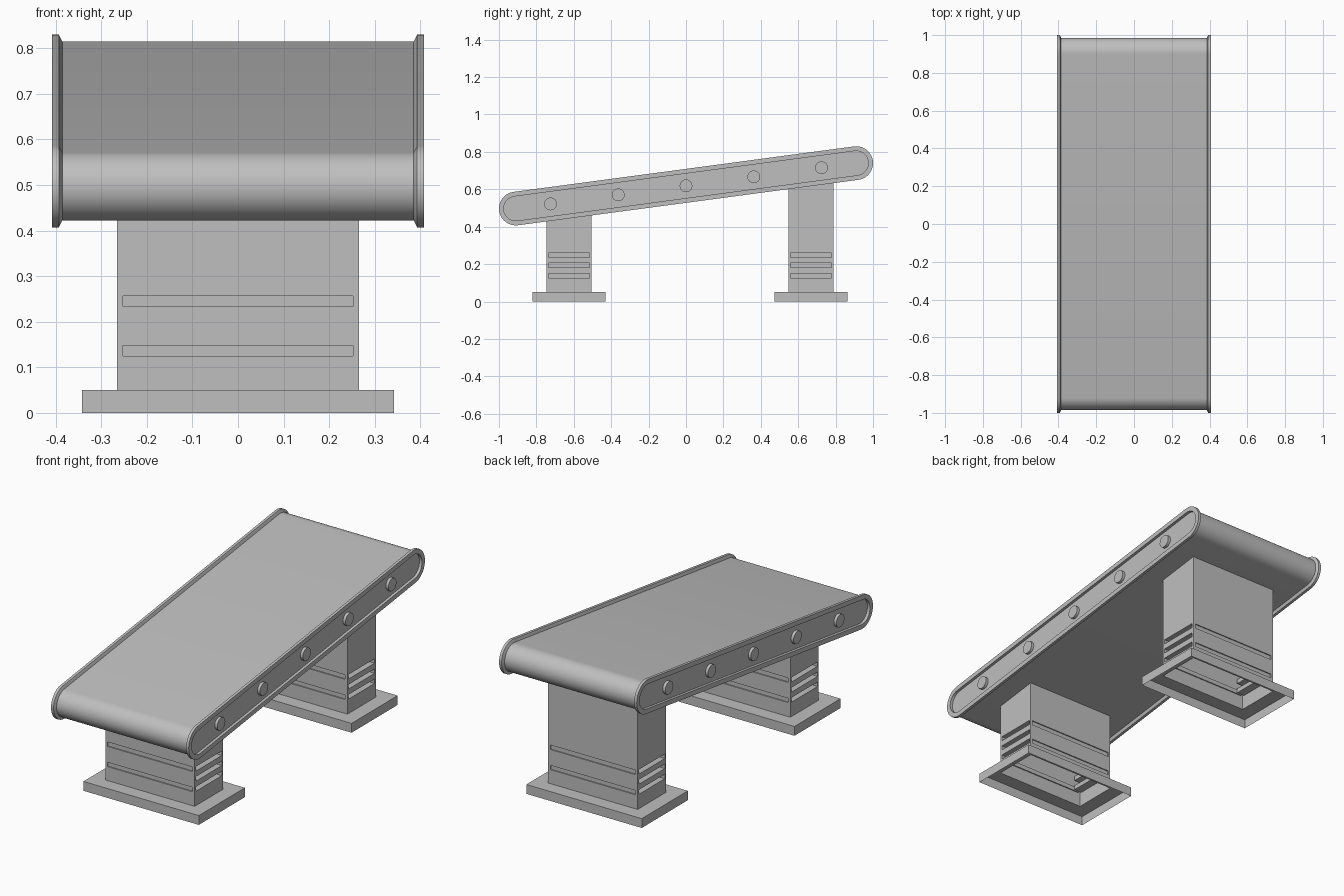
import bpy, bmesh, math
from mathutils import Matrix, Vector

cube = bpy.data.objects.get("Cube")
if cube:
    bpy.data.objects.remove(cube, do_unlink=True)

grey = bpy.data.materials.new("painted grey metal")
grey.use_nodes = True
colour = (0.52, 0.52, 0.52, 1)
grey.diffuse_color = colour
grey.node_tree.nodes["Principled BSDF"].inputs["Base Color"].default_value = colour

# Axis of the inclined conveyor, as (y, z) roller centres
LOW, HIGH = Vector((-0.91, 0.497)), Vector((0.91, 0.74))
TILT = math.atan2(HIGH.y - LOW.y, HIGH.x - LOW.x)
BELT_X, FRAME_X = 0.393, 0.408


def finish(name, bm, smooth=True):
    mesh = bpy.data.meshes.new(name)
    bm.to_mesh(mesh)
    bm.free()
    mesh.materials.append(grey)
    ob = bpy.data.objects.new(name, mesh)
    bpy.context.collection.objects.link(ob)
    if smooth:
        bpy.ops.object.select_all(action='DESELECT')
        ob.select_set(True)
        bpy.context.view_layer.objects.active = ob
        bpy.ops.object.shade_smooth_by_angle(angle=math.radians(35))
    return ob


def arc(centre, r, start, sweep, steps):
    return [centre + r * Vector((math.cos(start + sweep * i / steps),
                                 math.sin(start + sweep * i / steps)))
            for i in range(steps + 1)]


def stadium(r):
    """Outline with round ends around the conveyor axis."""
    return (arc(HIGH, r, TILT - math.pi / 2, math.pi, 20)
            + arc(LOW, r, TILT + math.pi / 2, math.pi, 20))


def loft(name, sections):
    """Closed solid through outlines, each given as (x, outline)."""
    bm = bmesh.new()
    loops = [[bm.verts.new((x, p.x, p.y)) for p in outline] for x, outline in sections]
    for a, b in zip(loops, loops[1:]):
        for i in range(len(a)):
            j = (i + 1) % len(a)
            bm.faces.new((a[i], a[j], b[j], b[i]))
    bm.faces.new(loops[0])
    bm.faces.new(loops[-1])
    bmesh.ops.recalc_face_normals(bm, faces=bm.faces)
    return finish(name, bm)


# Belt
loft("belt", [(-BELT_X, stadium(0.075)), (BELT_X, stadium(0.075))])

# Side frames with a sunken panel, and the round axle caps in them
PANEL_X = FRAME_X - 0.02
for side, s in (("left", 1), ("right", -1)):
    loft(side + "_side_frame", [
        (s * PANEL_X, stadium(0.065)), (s * FRAME_X, stadium(0.065)),
        (s * FRAME_X, stadium(0.09)), (s * BELT_X, stadium(0.09)),
        (s * (PANEL_X - 0.01), stadium(0.06))])
    for i in range(5):
        centre = LOW.lerp(HIGH, 0.5 + (i - 2) * 0.199)
        circle = arc(centre, 0.034, 0, math.tau, 24)[:-1]
        loft(f"{side}_axle_cap_{i + 1}",
             [(s * (PANEL_X - 0.005), circle), (s * FRAME_X, circle)])


def wall(bm, turn, half, out, top, slots, slot_half, depth):
    """Sheet wall facing outward, with horizontal pockets at the given heights."""
    def quad(*points):
        bm.faces.new([bm.verts.new(turn @ Vector(p)) for p in points])

    def panel(u0, u1, z0, z1, y=-out):
        quad((u0, y, z0), (u1, y, z0), (u1, y, z1), (u0, y, z1))

    z, back, h = BASE_TOP, -out + depth, slot_half
    for z0, z1 in slots:
        panel(-half, half, z, z0)
        panel(-half, -h, z0, z1)
        panel(h, half, z0, z1)
        panel(-h, h, z0, z1, back)
        quad((-h, -out, z0), (h, -out, z0), (h, back, z0), (-h, back, z0))
        quad((-h, back, z1), (h, back, z1), (h, -out, z1), (-h, -out, z1))
        quad((-h, -out, z0), (-h, back, z0), (-h, back, z1), (-h, -out, z1))
        quad((h, back, z0), (h, -out, z0), (h, -out, z1), (h, back, z1))
        z = z1
    panel(-half, half, z, top)


BASE_TOP = 0.05
LEG_X, LEG_Y = 0.265, 0.12
BASE_X, BASE_Y = 0.342, 0.195
FRONT_SLOTS = [(0.125, 0.148), (0.233, 0.257)]
SIDE_SLOTS = [(0.127, 0.151), (0.181, 0.205), (0.235, 0.259)]

for name, y, top in (("front", -0.625, 0.51), ("back", 0.668, 0.68)):
    # Hollow leg with shallow grooves front and back and deep vents at the sides
    bm = bmesh.new()
    place = Matrix.Translation((0, y, 0))
    for k in range(4):
        turn = place @ Matrix.Rotation(k * math.pi / 2, 4, 'Z')
        if k % 2 == 0:
            wall(bm, turn, LEG_X, LEG_Y, top, FRONT_SLOTS, LEG_X - 0.013, 0.006)
        else:
            wall(bm, turn, LEG_Y, LEG_X, top, SIDE_SLOTS, LEG_Y - 0.01, 0.045)
    bmesh.ops.remove_doubles(bm, verts=bm.verts, dist=0.0001)
    finish(name + "_leg", bm, smooth=False)

    # Foot: open skirt with a flat rim around the leg
    bm = bmesh.new()

    def ring(hx, hy, z):
        return [bm.verts.new((sx * hx, y + sy * hy, z))
                for sx, sy in ((-1, -1), (1, -1), (1, 1), (-1, 1))]

    rings = [ring(BASE_X, BASE_Y, 0), ring(BASE_X, BASE_Y, BASE_TOP),
             ring(LEG_X, LEG_Y, BASE_TOP)]
    for a, b in zip(rings, rings[1:]):
        for i in range(4):
            j = (i + 1) % 4
            bm.faces.new((a[i], a[j], b[j], b[i]))
    finish(name + "_foot", bm, smooth=False)
